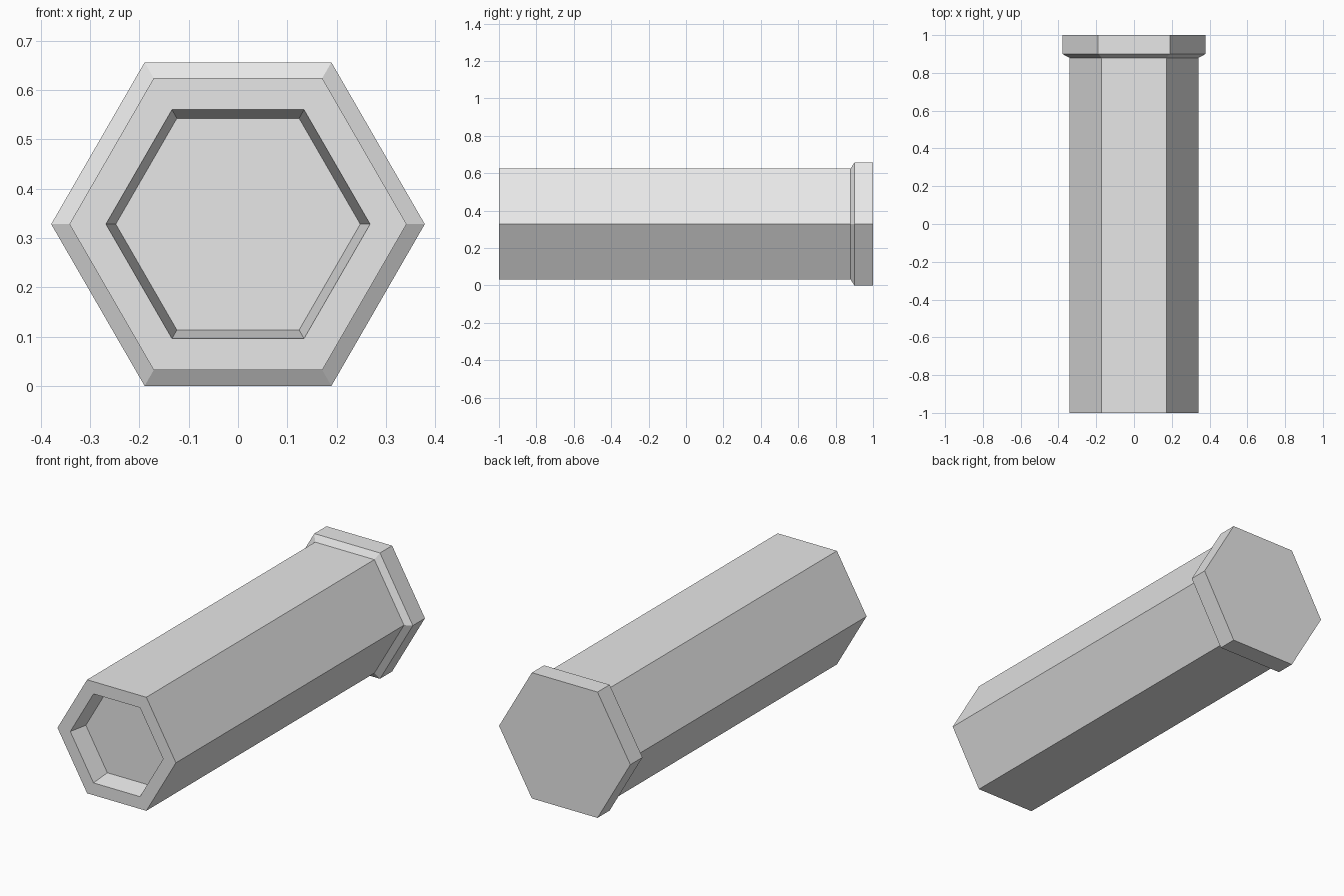
import bpy
import bmesh
import math

if "Cube" in bpy.data.objects:
    bpy.data.objects.remove(bpy.data.objects["Cube"], do_unlink=True)

SIDES = 6
RADIUS = 0.379                                       # flange corner radius
CENTRE_Z = RADIUS * math.cos(math.pi / SIDES)        # flange rests on the ground


def make_material(name, colour):
    mat = bpy.data.materials.new(name)
    mat.use_nodes = True
    mat.diffuse_color = colour
    mat.node_tree.nodes["Principled BSDF"].inputs["Base Color"].default_value = colour
    return mat


def hex_loft(name, profile, mat):
    """Loft hexagonal rings along y from (y, radius) pairs and cap both ends."""
    bm = bmesh.new()
    rings = []
    for y, r in profile:
        angles = [math.tau * i / SIDES for i in range(SIDES)]
        rings.append([bm.verts.new((r * math.cos(a), y, CENTRE_Z + r * math.sin(a)))
                      for a in angles])
    for a, b in zip(rings, rings[1:]):
        for i in range(SIDES):
            j = (i + 1) % SIDES
            bm.faces.new((a[i], a[j], b[j], b[i]))
    bm.faces.new(rings[0])
    bm.faces.new(rings[-1])
    bmesh.ops.recalc_face_normals(bm, faces=bm.faces)
    mesh = bpy.data.meshes.new(name)
    bm.to_mesh(mesh)
    bm.free()
    mesh.materials.append(mat)
    obj = bpy.data.objects.new(name, mesh)
    bpy.context.collection.objects.link(obj)
    return obj


grey = make_material("light_grey", (0.8, 0.8, 0.8, 1))

# Socket floor, tapered socket wall, front rim, shaft, chamfer and end flange
hex_loft("hex_bolt", [
    (-0.90, 0.248),
    (-1.00, 0.268),
    (-1.00, 0.342),
    (0.88, 0.342),
    (0.90, RADIUS),
    (1.00, RADIUS),
], grey)
